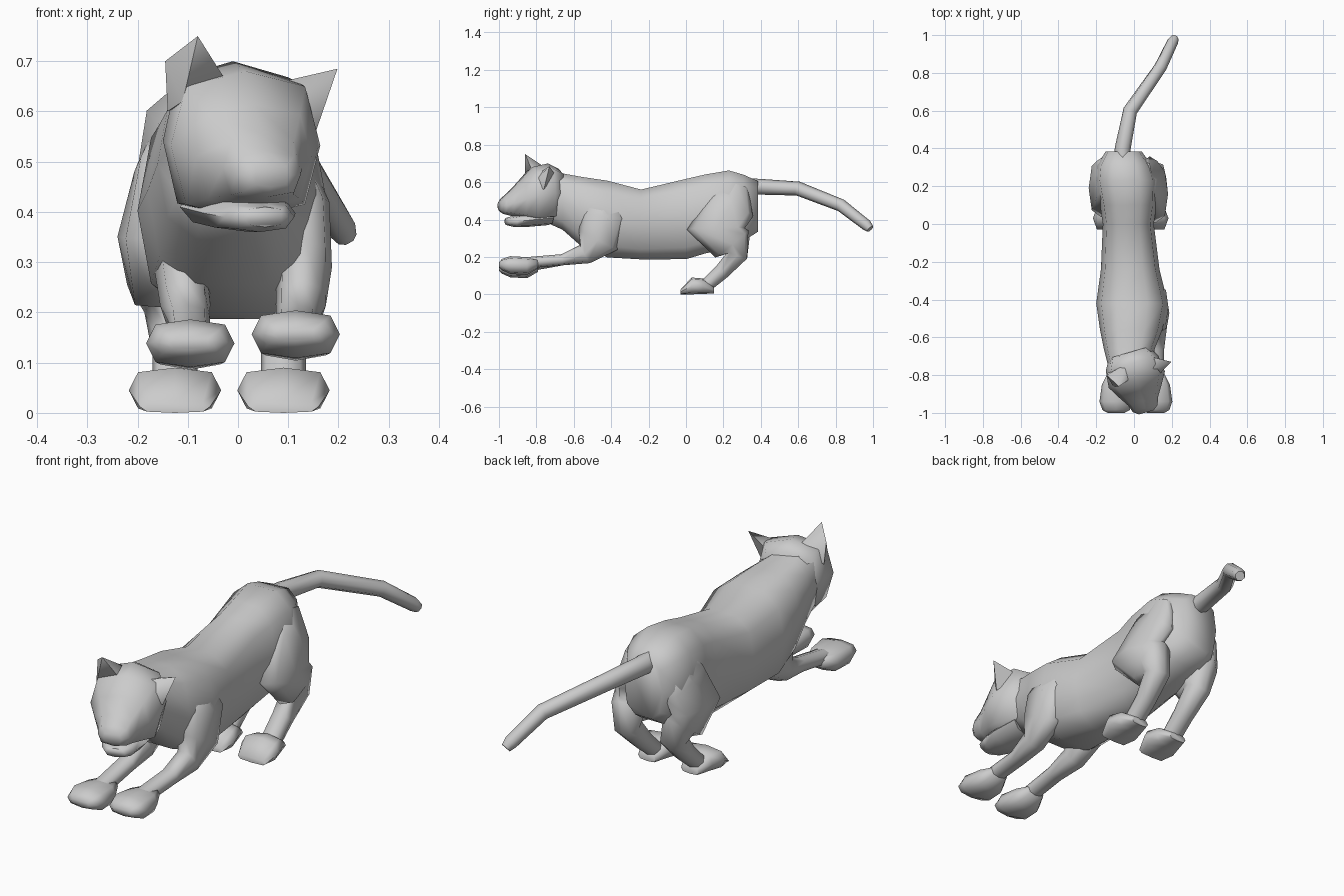
import bpy, bmesh
from math import sin, cos, pi, copysign
from mathutils import Vector

if "Cube" in bpy.data.objects:
    bpy.data.objects.remove(bpy.data.objects["Cube"])


def finish(name, bm, angle=1.25):
    bmesh.ops.recalc_face_normals(bm, faces=bm.faces)
    mesh = bpy.data.meshes.new(name)
    bm.to_mesh(mesh)
    bm.free()
    ob = bpy.data.objects.new(name, mesh)
    bpy.context.collection.objects.link(ob)
    bpy.ops.object.select_all(action='DESELECT')
    ob.select_set(True)
    bpy.context.view_layer.objects.active = ob
    bpy.ops.object.shade_smooth_by_angle(angle=angle)
    return ob


def loft(name, rings, sides=8, power=0.8, axis=None):
    """rings: (centre, half width, half depth); sections follow the path unless axis is given"""
    bm = bmesh.new()
    pts = [Vector(r[0]) for r in rings]
    loops = []
    for i, (c, w, h) in enumerate(rings):
        t = Vector(axis) if axis else pts[min(i + 1, len(pts) - 1)] - pts[max(i - 1, 0)]
        t.normalize()
        side = Vector((1, 0, 0))
        side = (side - t * side.dot(t)).normalized()
        up = side.cross(t)
        loop = []
        for k in range(sides):
            a = 2 * pi * k / sides
            u = copysign(abs(cos(a)) ** power, cos(a))
            v = copysign(abs(sin(a)) ** power, sin(a))
            loop.append(bm.verts.new(pts[i] + side * (w * u) + up * (h * v)))
        loops.append(loop)
    for a, b in zip(loops, loops[1:]):
        for k in range(sides):
            j = (k + 1) % sides
            bm.faces.new((a[k], a[j], b[j], b[k]))
    bm.faces.new(loops[0])
    bm.faces.new(loops[-1])
    return finish(name, bm)


def slab(name, rows, **kw):
    """rows: (x, y, half width, bottom z, top z)"""
    return loft(name, [((x, y, (b + t) / 2), w, (t - b) / 2) for x, y, w, b, t in rows], **kw)


def hull(name, points):
    bm = bmesh.new()
    for p in points:
        bm.verts.new(p)
    bmesh.ops.convex_hull(bm, input=bm.verts)
    finish(name, bm)


# torso and neck
slab("torso", [
    (-.055, .385, .095, .33, .61), (-.05, .31, .145, .28, .645), (-.04, .23, .165, .24, .67),
    (-.03, .10, .15, .21, .648), (-.03, .0, .135, .18, .625), (-.02, -.24, .155, .18, .567),
    (-.01, -.42, .19, .19, .615), (-.015, -.56, .165, .25, .635),
    (-.025, -.66, .135, .34, .652), (-.02, -.76, .115, .385, .675)],
    sides=10, power=.72, axis=(0, 1, 0))

# head, turned to one side
face = Vector((.28, -.96, 0)).normalized()


def head_rows(rows):
    return [(-.027 + face.x * t, -.68 + face.y * t, w, b, z) for t, w, b, z in rows]


slab("head", head_rows([
    (.0, .11, .40, .67), (.06, .145, .385, .70), (.15, .155, .385, .68),
    (.21, .12, .405, .615), (.27, .082, .42, .555), (.31, .068, .43, .52), (.33, .04, .45, .495)]),
    power=.66, axis=face)
slab("lower_jaw", head_rows([
    (.06, .11, .37, .45), (.18, .095, .36, .435), (.25, .072, .36, .42), (.29, .045, .37, .41)]),
    axis=face)

# ears
hull("right_ear", [(-.08, -.86, .75), (-.145, -.80, .70), (-.14, -.79, .60),
                   (-.02, -.82, .655), (-.04, -.74, .67), (-.11, -.86, .62)])
hull("left_ear", [(.198, -.73, .685), (.09, -.77, .66), (.11, -.82, .59),
                  (.155, -.76, .56), (.08, -.70, .64)])

# tail
loft("tail", [((-.06, .34, .575), .045, .045), ((-.06, .40, .575), .042, .042),
              ((-.02, .60, .565), .038, .038), ((.14, .83, .475), .034, .034),
              ((.205, .965, .37), .03, .03), ((.215, .985, .35), .022, .022)], power=1)

# legs and paws; the left knee is the further forward one
for label, s in (("right", -1), ("left", 1)):
    c = -.0175
    hip, knee_y = (0, .16) if s > 0 else (.035, .19)
    loft(label + "_hind_leg", [
        ((c + s * (.07 + hip), .265, .58), .04, .07), ((c + s * (.10 + hip), .24, .47), .055, .13),
        ((c + s * (.13 + hip * .7), knee_y, .35), .068, .155), ((c + s * (.12 + hip * .5), .245, .27), .068, .115),
        ((c + s * .115, .275, .21), .055, .055), ((c + s * .108, .19, .12), .045, .042),
        ((c + s * .108, .10, .04), .045, .035)])
    slab(label + "_hind_paw", [
        (c + s * .108, .15, .045, .005, .04), (c + s * .108, .09, .07, .002, .085),
        (c + s * .108, .03, .092, 0, .09), (c + s * .108, -.03, .07, 0, .025)],
        power=.65, axis=(0, 1, 0))

    c, dz = .01, s * .009
    loft(label + "_front_leg", [
        ((c + s * .075, -.44, .54), .04, .06), ((c + s * .118, -.44, .41), .055, .12),
        ((c + s * .122, -.47, .29), .055, .115), ((c + s * .115, -.54, .215), .05, .055),
        ((c + s * .108, -.66, .185), .042, .03), ((c + s * .105, -.85, .16 + dz), .04, .03)])
    slab(label + "_front_paw", [
        (c + s * .105, -.79, .045, .13 + dz, .18 + dz), (c + s * .105, -.85, .075, .095 + dz, .19 + dz),
        (c + s * .105, -.94, .088, .10 + dz, .195 + dz), (c + s * .105, -.985, .072, .12 + dz, .18 + dz),
        (c + s * .105, -1.0, .045, .135 + dz, .16 + dz)],
        power=.7, axis=(0, 1, 0))
